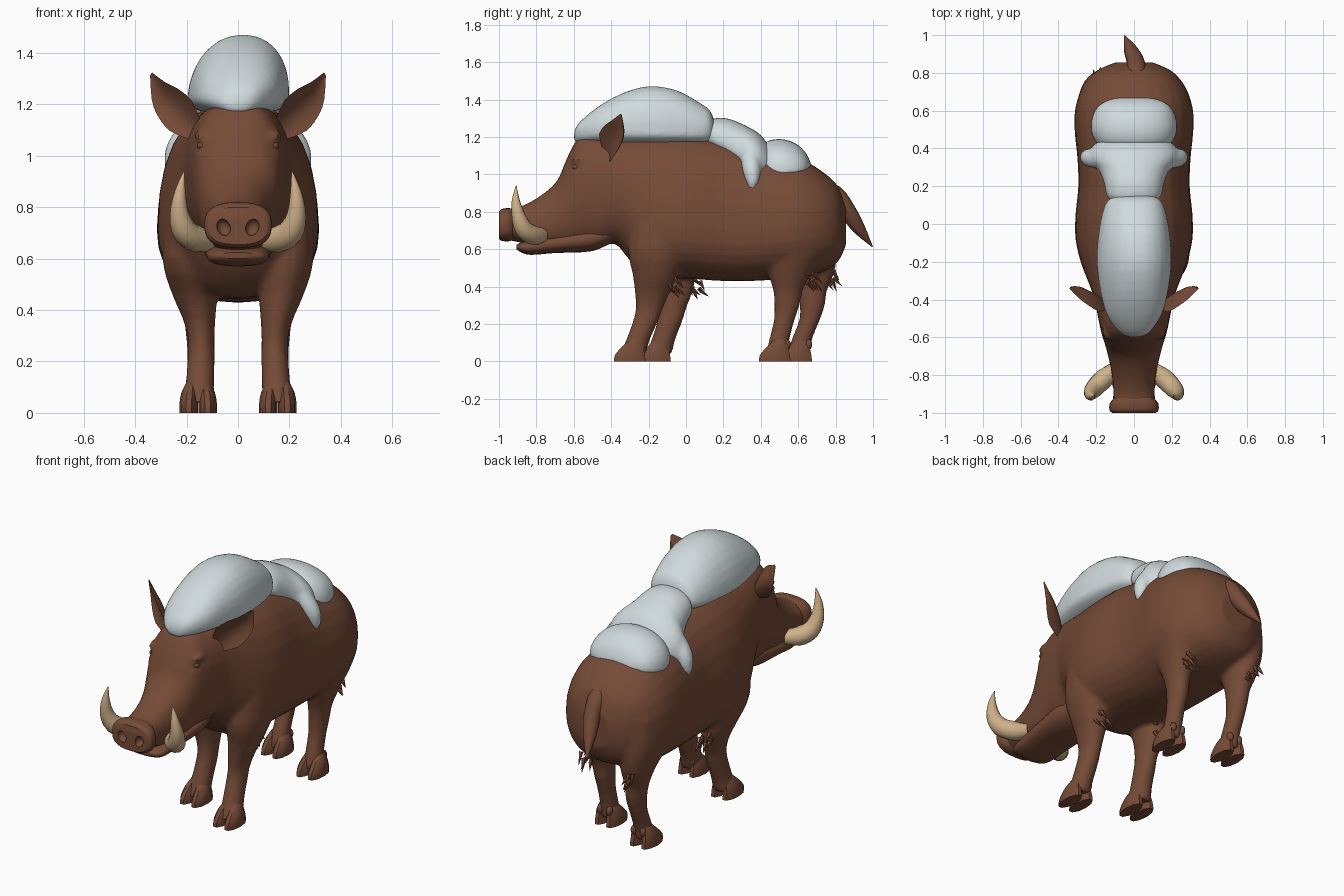
import bpy, bmesh, math, random
from mathutils import Vector, Matrix

if "Cube" in bpy.data.objects:
    bpy.data.objects.remove(bpy.data.objects["Cube"])

random.seed(4)

def material(name, rgb):
    m = bpy.data.materials.new(name)
    m.diffuse_color = (*rgb, 1)
    m.use_nodes = True
    m.node_tree.nodes["Principled BSDF"].inputs["Base Color"].default_value = m.diffuse_color
    return m

BROWN = material("brown_hide", (0.18, 0.07, 0.038))
SNOW = material("pale_snow", (0.63, 0.70, 0.72))
IVORY = material("ivory", (0.62, 0.44, 0.25))

# ---------- helpers ----------
def refine(rows, n=3):
    """Smooth Catmull-Rom interpolation between rows of numbers."""
    out = []
    for i in range(len(rows) - 1):
        a, b, c, d = (rows[max(0, min(len(rows) - 1, i + k))] for k in (-1, 0, 1, 2))
        for j in range(n):
            t = j / n
            out.append([0.5 * (2*q + (r-p)*t + (2*p-5*q+4*r-s)*t*t + (3*q-p-3*r+s)*t**3)
                        for p, q, r, s in zip(a, b, c, d)])
    return out + [list(rows[-1])]

def loft(bm, rings):
    vs = [[bm.verts.new(p) for p in ring] for ring in rings]
    n = len(vs[0])
    for a, b in zip(vs, vs[1:]):
        for i in range(n):
            bm.faces.new((a[i], a[(i+1) % n], b[(i+1) % n], b[i]))
    bm.faces.new(vs[0])
    bm.faces.new(vs[-1])

def spow(v, e):
    return math.copysign(abs(v) ** e, v)

def trunk(bm, rows, e=0.85, seg=28, x=0):
    """Loft along y; rows are (y, top, bottom, half width, height of widest point)."""
    rings = []
    for y, top, bot, w, mid in refine(rows):
        ring = []
        for k in range(seg):
            c, s = math.cos(2*math.pi*k/seg), math.sin(2*math.pi*k/seg)
            h = (top - mid) if s > 0 else (mid - bot)
            # the crown may lean sideways by x
            ring.append((w * spow(c, e) + x * max(s, 0), y, mid + h * spow(s, e)))
        rings.append(ring)
    loft(bm, rings)

def column(bm, rows, seg=16, n=3):
    """Loft along z; rows are (x, y, z, x radius, y radius)."""
    loft(bm, [[(x + rx*math.cos(2*math.pi*k/seg), y + ry*math.sin(2*math.pi*k/seg), z)
               for k in range(seg)] for x, y, z, rx, ry in refine(rows, n)])

def tube(bm, rows, seg=12, n=3):
    """Loft along a path; rows are (x, y, z, radius)."""
    rows = refine(rows, n)
    pts = [Vector(r[:3]) for r in rows]
    rings = []
    for i, p in enumerate(pts):
        d = pts[min(i+1, len(pts)-1)] - pts[max(i-1, 0)]
        u = d.cross(Vector((1, 0.2, 0.1))).normalized()
        v = d.cross(u).normalized()
        rings.append([p + rows[i][3] * (u*math.cos(2*math.pi*k/seg) + v*math.sin(2*math.pi*k/seg))
                      for k in range(seg)])
    loft(bm, rings)

def ball(bm, loc, size, tilt=0):
    bmesh.ops.create_uvsphere(bm, u_segments=14, v_segments=10, radius=1, matrix=Matrix.Translation(loc)
                              @ Matrix.Rotation(tilt, 4, 'Y') @ Matrix.Diagonal((*size, 1)))

def finish(name, bm, mat, angle=35, voxel=0, smooth=0, cutter=None):
    bmesh.ops.recalc_face_normals(bm, faces=bm.faces)
    me = bpy.data.meshes.new(name)
    bm.to_mesh(me)
    bm.free()
    ob = bpy.data.objects.new(name, me)
    bpy.context.collection.objects.link(ob)
    bpy.ops.object.select_all(action='DESELECT')
    ob.select_set(True)
    bpy.context.view_layer.objects.active = ob
    if voxel:
        m = ob.modifiers.new("fuse", 'REMESH')
        m.mode, m.voxel_size = 'VOXEL', voxel
    if smooth:
        m = ob.modifiers.new("soften", 'SMOOTH')
        m.factor, m.iterations = 0.5, smooth
    if cutter:
        m = ob.modifiers.new("cut", 'BOOLEAN')
        m.operation, m.object = 'DIFFERENCE', cutter
    for m in list(ob.modifiers):
        bpy.ops.object.modifier_apply(modifier=m.name)
    ob.data.materials.clear()
    ob.data.materials.append(mat)
    bpy.ops.object.shade_smooth_by_angle(angle=math.radians(angle))
    return ob

# ---------- head, body, legs and brows, fused into one hide ----------
bm = bmesh.new()
trunk(bm, [(-.96, .81, .65, .115, .73), (-.88, .83, .635, .11, .72), (-.78, .885, .61, .12, .72),
           (-.69, .965, .60, .14, .77), (-.635, 1.09, .59, .155, .85), (-.57, 1.20, .60, .175, .93),
           (-.47, 1.22, .60, .195, .95), (-.38, 1.22, .63, .215, .93), (-.30, 1.215, .54, .245, .85),
           (-.20, 1.215, .46, .283, .76), (-.08, 1.215, .445, .31, .72), (.05, 1.21, .44, .31, .72),
           (.20, 1.19, .43, .295, .70), (.35, 1.15, .43, .30, .70), (.50, 1.11, .44, .315, .71),
           (.62, 1.08, .45, .31, .72), (.73, 1.015, .48, .27, .73), (.81, .94, .53, .20, .73),
           (.855, .83, .62, .10, .72)], .87)
# x, z, radii, then y on the right (+x) and left side: the right legs stride forward
FRONT = [(.19, .85, .10, .15, -.13, -.11), (.185, .60, .11, .16, -.15, -.11), (.168, .46, .088, .12, -.165, -.07),
         (.152, .37, .065, .095, -.18, -.06), (.143, .29, .052, .074, -.195, -.07),
         (.143, .22, .053, .068, -.215, -.085),
         (.148, .12, .056, .064, -.255, -.12), (.155, .04, .062, .07, -.285, -.145)]
HIND = [(.18, .80, .12, .20, .58, .60), (.18, .62, .115, .18, .58, .63), (.165, .48, .085, .12, .555, .675),
        (.155, .38, .06, .08, .545, .675), (.15, .30, .053, .068, .54, .675), (.15, .22, .047, .056, .525, .66),
        (.15, .12, .048, .055, .50, .62), (.152, .04, .055, .06, .485, .60)]
for leg in (FRONT, HIND):
    for s in (1, -1):
        column(bm, [(s*x, yr if s > 0 else yl, z, rx, ry) for x, z, rx, ry, yr, yl in leg])
for s in (1, -1):
    ball(bm, (s*.138, -.565, 1.075), (.035, .055, .018), s*-.4)
    ball(bm, (s*.14, -.575, 1.005), (.03, .05, .014), s*.4)
finish("body_and_legs", bm, BROWN, voxel=.014, smooth=4)

# ---------- cloven hooves with small dewclaws ----------
bm = bmesh.new()
for s in (1, -1):
    for y in ((-.30, .475) if s > 0 else (-.165, .59)):
        for side in (-1, 1):
            x = s*.155 + side*.037
            column(bm, [(x, y, 0, .036, .088), (x, y, .035, .036, .084),
                        (x - side*.004, y+.015, .08, .032, .058), (x - side*.012, y+.03, .12, .02, .03)], 10, 2)
            ball(bm, (s*.15 + side*.03, y + .065, .09), (.017, .02, .028))
finish("hooves", bm, BROWN)

# ---------- lower jaw ----------
bm = bmesh.new()
trunk(bm, [(-.905, .625, .60, .06, .615), (-.885, .635, .585, .10, .61), (-.83, .65, .57, .12, .61),
           (-.70, .68, .58, .13, .63), (-.50, .72, .59, .14, .66), (-.40, .74, .64, .12, .69)])
finish("lower_jaw", bm, BROWN)

# ---------- snout disc with nostril pits ----------
bm = bmesh.new()
for s in (1, -1):
    ball(bm, (s*.056, -1.0, .722), (.026, .03, .033), s*.4)
pits = finish("nostril_cutter", bm, BROWN)
pits.hide_render = True
bm = bmesh.new()
trunk(bm, [(-1.0, .80, .655, .115, .73), (-.985, .815, .645, .13, .73), (-.95, .82, .642, .128, .73),
           (-.92, .815, .65, .105, .73)], .75)
finish("snout_disc", bm, BROWN, cutter=pits)
bpy.data.objects.remove(pits)

# ---------- eyes ----------
bm = bmesh.new()
for s in (1, -1):
    ball(bm, (s*.142, -.588, 1.04), (.018, .022, .016))
finish("eyes", bm, BROWN)

# ---------- cupped ears: (inner edge, outer edge, cup depth) ----------
EAR = [((.15, -.45, 1.15), (.19, -.41, 1.065), .03), ((.18, -.465, 1.215), (.267, -.385, 1.098), .06),
       ((.235, -.435, 1.262), (.315, -.35, 1.16), .055), ((.283, -.40, 1.286), (.336, -.333, 1.222), .035),
       ((.335, -.35, 1.325), (.342, -.345, 1.315), .004)]
bm = bmesh.new()
for s in (1, -1):
    rings = []
    for row in refine([(*a, *b, d) for a, b, d in EAR], 2):
        a, b, d = Vector(row[:3]), Vector(row[3:6]), row[6]
        arc = lambda k, f: a.lerp(b, k/6) + Vector((-.4, .85, -.1)) * d * f * math.sin(math.pi*k/6)
        ring = [arc(k, 1) for k in range(7)] + [arc(k, .55) for k in range(5, 0, -1)]
        rings.append([(s*p.x, p.y, p.z) for p in ring])
    loft(bm, rings)
finish("ears", bm, BROWN)

# ---------- tusks ----------
bm = bmesh.new()
for s in (1, -1):
    tube(bm, [(s*.10, -.77, .675, .04), (s*.155, -.815, .675, .052), (s*.205, -.865, .705, .05),
              (s*.228, -.895, .775, .038), (s*.225, -.91, .86, .022), (s*.21, -.908, .94, .002)])
finish("tusks", bm, IVORY)

# ---------- tail ----------
bm = bmesh.new()
tube(bm, [(.01, .70, .93, .03), (.012, .79, .895, .052), (.008, .86, .81, .047),
          (-.018, .922, .715, .036), (-.05, .998, .612, .002)])
finish("tail", bm, BROWN)

# ---------- hair tufts: (x, y, z, spread, lean, count) ----------
bm = bmesh.new()
TUFTS = [(.155, -.02, .42, .04, (0, .5, -.7), 12), (.165, .70, .46, .04, (0, .5, -.8), 10)]
for x, y, z, r, lean, count in TUFTS:
    for s in (1, -1):
        shift = .06 if s < 0 else -.05
        for _ in range(count):
            p = Vector((s*x, y + shift, z)) + Vector([random.uniform(-r, r) for _ in range(3)])
            d = Vector((s*lean[0], lean[1], lean[2])) + Vector([random.uniform(-.25, .25) for _ in range(3)])
            q = p + d * .06
            tube(bm, [(*p, .013), (*q, .001)], 5, 1)
finish("hair_tufts", bm, BROWN)

# ---------- snow blanket: three lumps and side drips ----------
LUMPS = {
    "snow_shoulder": [(-.598, 1.225, 1.18, .03, 1.20), (-.573, 1.275, 1.165, .08, 1.215), (-.48, 1.355, 1.16, .145, 1.23),
                      (-.35, 1.43, 1.155, .18, 1.23), (-.20, 1.472, 1.155, .198, 1.22), (-.05, 1.45, 1.155, .188, 1.22),
                      (.07, 1.385, 1.155, .165, 1.22), (.13, 1.34, 1.155, .135, 1.23), (.155, 1.27, 1.17, .075, 1.22)],
    "snow_middle": [(.11, 1.28, 1.15, .11, 1.20), (.15, 1.30, 1.13, .145, 1.19), (.22, 1.30, 1.08, .16, 1.16),
                    (.29, 1.275, 1.03, .19, 1.10), (.34, 1.25, .98, .237, 1.05), (.39, 1.22, .965, .235, 1.04),
                    (.44, 1.16, .98, .185, 1.05), (.46, 1.11, 1.0, .12, 1.05)],
    "snow_rump": [(.40, 1.13, .98, .15, 1.04), (.43, 1.175, .955, .20, 1.03), (.50, 1.19, .95, .228, 1.02),
                  (.58, 1.17, .96, .217, 1.02), (.638, 1.12, .985, .175, 1.03), (.668, 1.06, 1.01, .095, 1.035)]}
for name, rows in LUMPS.items():
    bm = bmesh.new()
    trunk(bm, rows, .93, x=.02 if name == "snow_shoulder" else 0)
    if name == "snow_middle":
        for s in (1, -1):
            tube(bm, [(s*.18, .34, 1.10, .05), (s*.23, .35, 1.03, .05), (s*.252, .355, .965, .036),
                      (s*.262, .35, .92, .012)])
    finish(name, bm, SNOW, voxel=.014, smooth=2)
